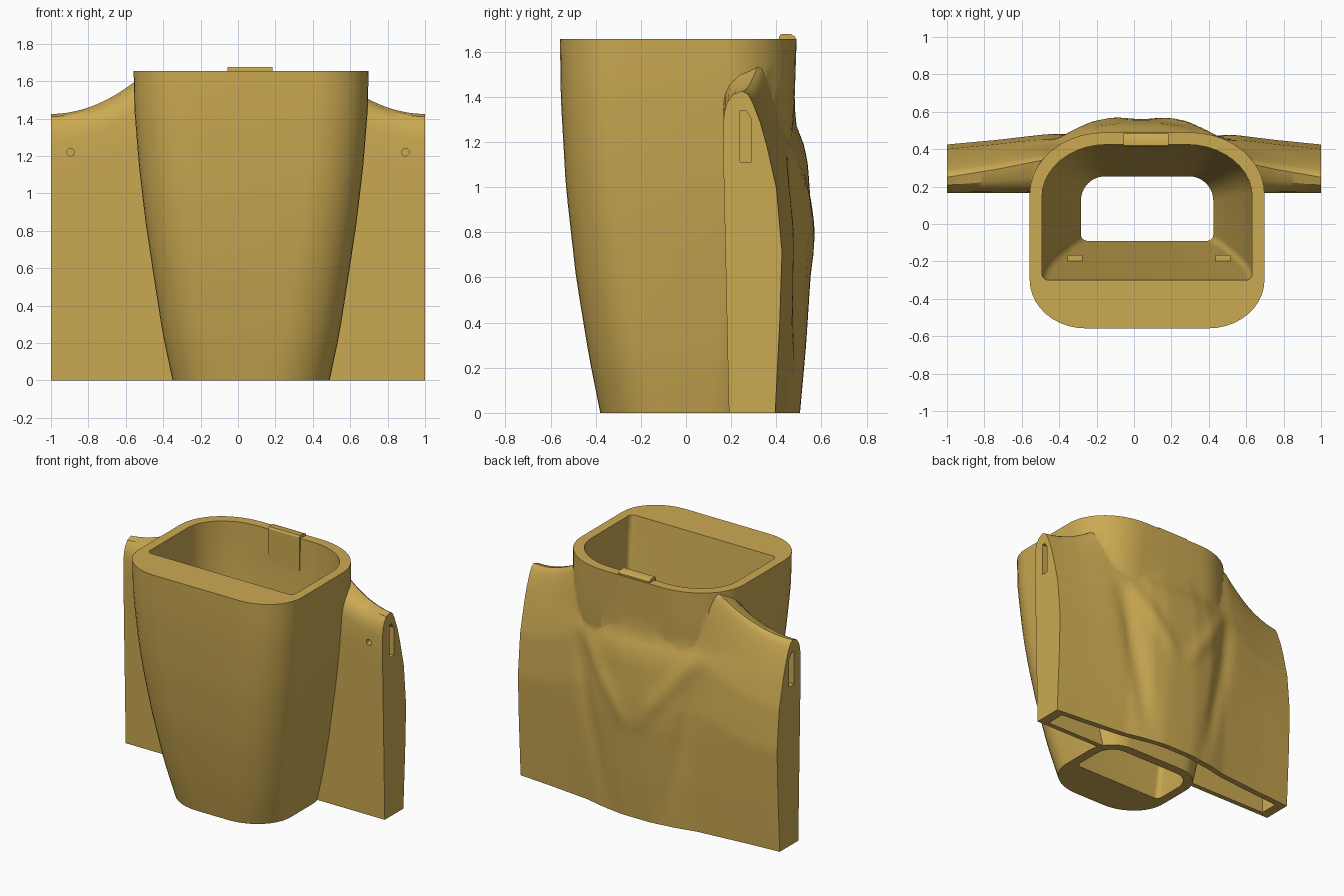
import bpy, bmesh, math

if "Cube" in bpy.data.objects:
    bpy.data.objects.remove(bpy.data.objects["Cube"])

gold = bpy.data.materials.new("gold_tan")
gold.diffuse_color = (0.60, 0.40, 0.085, 1)
gold.use_nodes = True
gold.node_tree.nodes["Principled BSDF"].inputs["Base Color"].default_value = gold.diffuse_color
CX = 0.07  # centre line of the tapered tube


def interp(table, t):
    """Smooth-ish lookup in a list of (key, value)."""
    if t <= table[0][0]:
        return table[0][1]
    for (a, va), (b, vb) in zip(table, table[1:]):
        if t <= b:
            return va + (vb - va) * (t - a) / (b - a)
    return table[-1][1]


def loft(name, rings):
    """Skin a stack of closed rings and cap both ends."""
    bm = bmesh.new()
    vs = [[bm.verts.new(p) for p in r] for r in rings]
    n = len(rings[0])
    for a, b in zip(vs, vs[1:]):
        for i in range(n):
            j = (i + 1) % n
            bm.faces.new((a[i], a[j], b[j], b[i]))
    bm.faces.new(vs[0][::-1])
    bm.faces.new(vs[-1])
    bmesh.ops.recalc_face_normals(bm, faces=bm.faces)
    me = bpy.data.meshes.new(name)
    bm.to_mesh(me)
    bm.free()
    me.materials.append(gold)
    ob = bpy.data.objects.new(name, me)
    bpy.context.collection.objects.link(ob)
    return ob


def box(name, x0, x1, y0, y1, z0, z1):
    return loft(name, [[(x0, y0, z), (x1, y0, z), (x1, y1, z), (x0, y1, z)] for z in (z0, z1)])


def combine(target, tool, op):
    m = target.modifiers.new("bool", 'BOOLEAN')
    m.operation, m.solver, m.object = op, 'EXACT', tool
    bpy.context.view_layer.objects.active = target
    bpy.ops.object.modifier_apply(modifier=m.name)
    bpy.data.objects.remove(tool)


def rounded_ring(hw, yf, yb, front, back, z, n=10):
    """Rounded rectangle with elliptical front and back corners."""
    pts = []
    for sx, sy, (rx, ry), a0 in ((1, -1, front, -90), (1, 1, back, 0),
                                 (-1, 1, back, 90), (-1, -1, front, 180)):
        ox, oy = CX + sx * (hw - rx), (yf + ry if sy < 0 else yb - ry)
        for k in range(n + 1):
            a = math.radians(a0 + 90 * k / n)
            pts.append((ox + rx * math.cos(a), oy + ry * math.sin(a), z))
    return pts


# tapered tube: half width, front and back by height
WIDTH = [(0, .42), (.25, .473), (.55, .52), (.85, .565), (1.15, .6), (1.45, .624), (1.655, .628)]
FRONT = [(0, -.38), (.25, -.43), (.6, -.487), (1.0, -.532), (1.4, -.555), (1.655, -.558)]
BACK = [(0, .32), (.5, .385), (.9, .435), (1.3, .478), (1.655, .49)]
H = 1.655


def tube_ring(z):
    t = z / H
    return rounded_ring(interp(WIDTH, z), interp(FRONT, z), interp(BACK, z),
                        (.30, .26), (.20 + .2 * t, .20 + .13 * t), z)


def cavity_ring(z):
    t = max(0, z / H)
    yf = -.09 - .21 * t
    return rounded_ring(interp(WIDTH, z) - .066, yf, interp(BACK, z) - .065,
                        (.035, .035), (.13 + .22 * t, .13 + .15 * t), z)


tube = loft("holster_body", [tube_ring(H * i / 16) for i in range(17)])
cavity = loft("cavity_cutter", [cavity_ring(z) for z in [-.1] + [H * i / 12 for i in range(13)] + [1.8]])

# back plate: side profile, centre profile and the blend between them
SIDE = [(0, .395), (.28, .415), (.5, .425), (.7, .40), (.83, .358), (.9, .33), (.962, .297), (.99, .275), (1, .25)]
CENTRE = [(0, .505), (.3, .532), (.7, .558), (.85, .558), (1.1, .54), (1.18, .525), (1.27, .49), (1.35, .482), (1.65, .48)]
BLEND = [(0, 1), (.12, .99), (.25, .86), (.33, .68), (.42, .48), (.55, .36), (.75, .18), (1, 0)]


def ztop(x):
    return 1.425 + .215 * min(1, (1 - abs(x)) / .5) ** 2


def fold(x, z, p, q, width):
    """Gaussian falloff around the line p-q on the back."""
    dx, dz = q[0] - p[0], q[1] - p[1]
    k = max(0, min(1, ((x - p[0]) * dx + (z - p[1]) * dz) / (dx * dx + dz * dz)))
    d = math.hypot(x - p[0] - k * dx, z - p[1] - k * dz)
    return math.exp(-(d / width) ** 2) * math.sin(math.pi * min(1, .15 + k * .85)) 


def y_back(x, s):
    z = s * ztop(x)
    side = interp(SIDE, s)
    y = side + (interp(CENTRE, z) - side) * interp(BLEND, abs(x - .04 * (1 - abs(x))))
    u = abs(x - .04)
    if u < .7:
        y += .018 * fold(u, z, (.42, 1.18), (0, .62), .05)
        y -= .022 * fold(u, z, (.46, 1.1), (.2, -.1), .06)
    return y


def plate_ring(x):
    top = ztop(x)
    apex = y_back(x, 1)
    pts = [(x, .19 - .025 * min(1, s / .8), s * top) for s in (0, .2, .4, .6, .8, .9)]
    pts += [(x, .165 + (apex - .165) * k, s * top) for k, s in ((.06, .935), (.2, .965), (.5, .99))]
    back = [1, .99, .976, .962, .93] + [.9 - .9 * i / 36 for i in range(37)]
    return pts + [(x, y_back(x, s), s * top) for s in back]


plate = loft("back_plate", [plate_ring(-1 + i / 36) for i in range(73)])


# hollow in the plate, open at the bottom
def slot_ring(x):
    zs = [-.1, .2, .4, .6, .8, 1.0]
    return ([(x, .225, z) for z in zs] +
            [(x, y_back(x, max(0, z) / ztop(x)) - .045, z) for z in reversed(zs)])


combine(plate, loft("slot_cutter", [slot_ring(-.93 + 1.86 * i / 32) for i in range(33)]), 'DIFFERENCE')

# strap pocket and pin hole at each end of the plate
for s in (-1, 1):
    xs = sorted((s * .9, s * 1.1))
    profile = [(.24, 1.11), (.29, 1.11), (.29, 1.30), (.265, 1.34), (.24, 1.34)]
    combine(plate, loft("strap_cutter", [[(x, y, z) for y, z in profile] for x in xs]), 'DIFFERENCE')
    pin = [[(s * .895 + .02 * math.cos(a * math.pi / 8), y, 1.22 + .02 * math.sin(a * math.pi / 8))
            for a in range(16)] for y in (.1, .23)]
    combine(plate, loft("pin_cutter", pin), 'DIFFERENCE')

# join the tube to the plate, then hollow the tube
combine(tube, plate, 'UNION')
combine(tube, cavity, 'DIFFERENCE')

# clip set in the back rim
clip_profile = [(.412, 1.43), (.45, 1.43), (.485, 1.62), (.485, 1.665), (.465, 1.677), (.42, 1.677), (.412, 1.665)]
loft("rim_clip", [[(x, y, z) for y, z in clip_profile] for x in (-.055, .185)])

# small stops on the sloping inner wall
for side, x in (("left", -.315), ("right", .475)):
    box("inner_stop_" + side, x - .04, x + .04, -.235, -.165, .78, .86)

for ob in bpy.context.collection.objects:
    bpy.ops.object.select_all(action='DESELECT')
    ob.select_set(True)
    bpy.context.view_layer.objects.active = ob
    bpy.ops.object.shade_smooth_by_angle(angle=math.radians(32))
